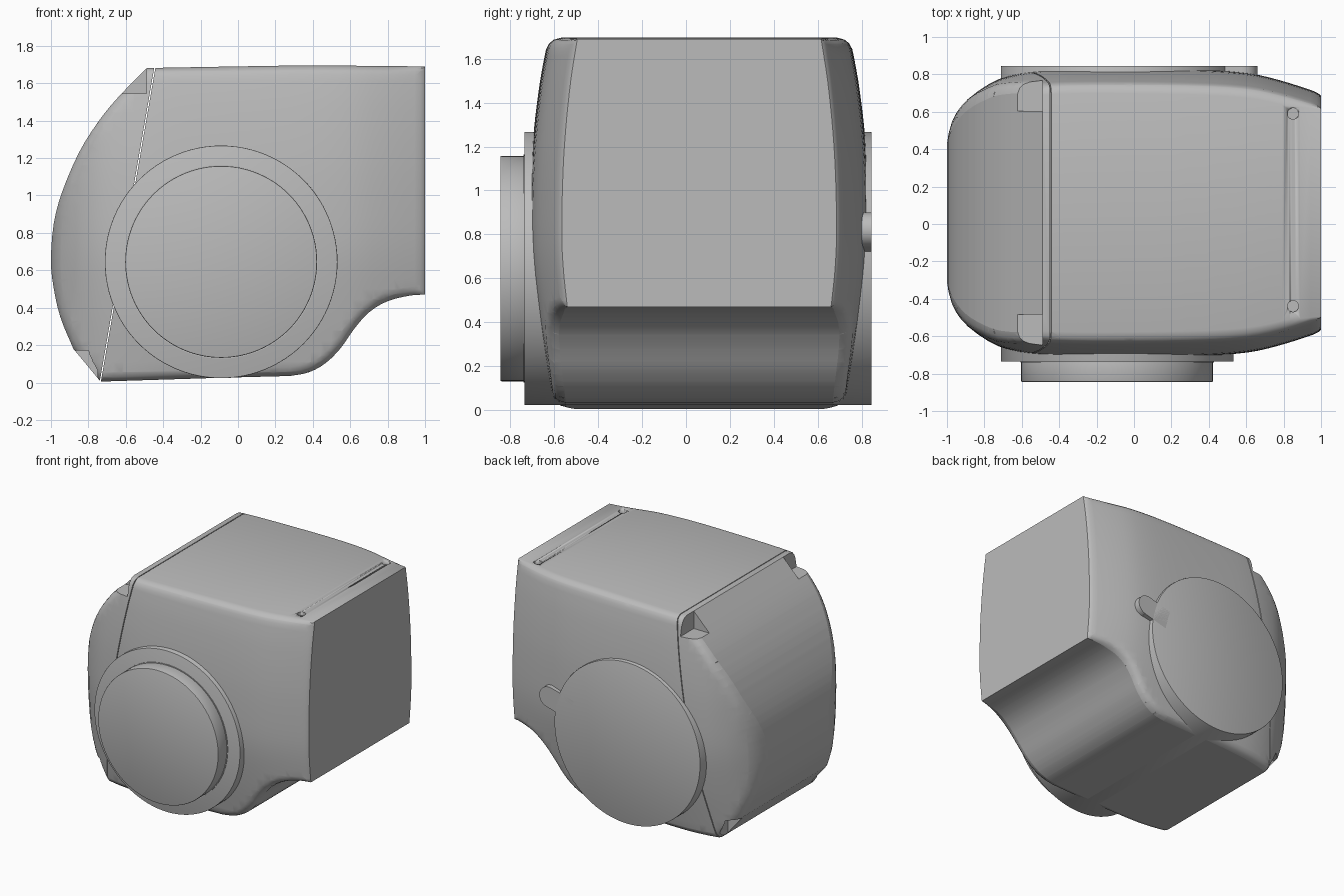
import bpy, bmesh, math
from mathutils import Vector
from mathutils.geometry import intersect_point_line

if "Cube" in bpy.data.objects:
    bpy.data.objects.remove(bpy.data.objects["Cube"])

grey = bpy.data.materials.new("plain_grey")
grey.use_nodes = True
grey.diffuse_color = (0.5, 0.5, 0.5, 1)
grey.node_tree.nodes["Principled BSDF"].inputs["Base Color"].default_value = (0.5, 0.5, 0.5, 1)

MID_Y = 0.06      # centre plane of the housing
ROUND = 0.05      # rounding of the side rims


def add_object(name, bm, smooth=True):
    bmesh.ops.recalc_face_normals(bm, faces=bm.faces)
    mesh = bpy.data.meshes.new(name)
    bm.to_mesh(mesh)
    bm.free()
    mesh.materials.append(grey)
    ob = bpy.data.objects.new(name, mesh)
    bpy.context.collection.objects.link(ob)
    if smooth:
        bpy.ops.object.select_all(action='DESELECT')
        ob.select_set(True)
        bpy.context.view_layer.objects.active = ob
        bpy.ops.object.shade_smooth_by_angle(angle=math.radians(32))
    return ob


def spline(points, steps=3):
    """Smooth curve through the points, end points included."""
    pts = [Vector(p) for p in points]
    pts = [2 * pts[0] - pts[1]] + pts + [2 * pts[-1] - pts[-2]]
    out = []
    for a, b, c, d in zip(pts, pts[1:], pts[2:], pts[3:]):
        for i in range(steps):
            t = i / steps
            out.append(0.5 * (2 * b + (c - a) * t + (2 * a - 5 * b + 4 * c - d) * t * t
                              + (3 * b - a - 3 * c + d) * t ** 3))
    return out + [pts[-2]]


def lookup(curve, v):
    if v <= curve[0].x:
        return curve[0].y
    for a, b in zip(curve, curve[1:]):
        if v <= b.x:
            return a.y + (b.y - a.y) * (v - a.x) / (b.x - a.x)
    return curve[-1].y


# Side outline (x, z), half width along x, and width factor along z
under = spline([(1, .47), (.92, .465), (.8, .435), (.7, .375), (.62, .285), (.55, .185),
                (.47, .105), (.38, .055), (.28, .035)])
rear = spline([(-.88, .18), (-.95, .35), (-.988, .52), (-1, .66), (-.985, .85), (-.94, 1.02),
               (-.85, 1.23), (-.75, 1.39), (-.65, 1.515), (-.49, 1.68)])
roof = spline([(-.45, 1.682), (0, 1.69), (.4, 1.695), (1, 1.69)])
outline = under + [Vector((-.1, .025)), Vector((-.735, .005))] + rear + roof
plan = spline([(-1, .42), (-.97, .5), (-.9, .595), (-.8, .67), (-.7, .72), (-.5, .76),
               (-.2, .77), (.3, .765), (.6, .745), (.8, .7), (1, .635)])
section = spline([(0, .85), (.15, .89), (.4, .95), (.7, 1), (1, 1), (1.25, .98), (1.5, .94), (1.7, .89)])


def rim_distance(p):
    best = ROUND
    for a, b in zip(outline, outline[1:] + outline[:1]):
        q, t = intersect_point_line(p, a, b)
        q = a.lerp(b, min(1, max(0, t)))
        best = min(best, (p - q.to_2d()).length)
    return best


def make_housing(name):
    bm = bmesh.new()
    face = bm.faces.new([bm.verts.new((p.x, 0, p.y)) for p in outline])
    # concentric rings near the rim carry the rounding
    for width in (.003, .008, .015, .024):
        bmesh.ops.inset_region(bm, faces=[face], thickness=width, use_even_offset=True,
                               use_boundary=True)
    # regular grid for the curved sides
    for i in range(1, 36):
        for co, no in (((-1 + i / 18, 0, 0), (1, 0, 0)), ((0, 0, i / 18), (0, 0, 1))):
            bmesh.ops.bisect_plane(bm, geom=bm.verts[:] + bm.edges[:] + bm.faces[:],
                                   plane_co=co, plane_no=no, dist=1e-5)
    bmesh.ops.triangulate(bm, faces=bm.faces)
    res = bmesh.ops.extrude_face_region(bm, geom=bm.faces[:])
    moved = {g for g in res["geom"] if isinstance(g, bmesh.types.BMVert)}
    for v in bm.verts:
        k = 1 - rim_distance(Vector((v.co.x, v.co.z))) / ROUND
        drop = ROUND * (1 - math.sqrt(max(0, 1 - k * k)))
        drop *= min(1, .25 + 4 * max(0, 1 - v.co.x))
        half = lookup(plan, v.co.x) * lookup(section, v.co.z) - drop
        v.co.y = MID_Y + (half if v in moved else -half)
    return add_object(name, bm)


def make_disc(name, radius, y0, y1, x=-.09, z=.645, segments=96, bevel=0):
    bm = bmesh.new()
    ring = [bm.verts.new((x + radius * math.cos(2 * math.pi * i / segments), y0,
                          z + radius * math.sin(2 * math.pi * i / segments))) for i in range(segments)]
    res = bmesh.ops.extrude_face_region(bm, geom=[bm.faces.new(ring)])
    end = [g for g in res["geom"] if isinstance(g, bmesh.types.BMVert)]
    bmesh.ops.translate(bm, verts=end, vec=(0, y1 - y0, 0))
    if bevel:
        rims = [e for e in bm.edges if abs(e.verts[0].co.y - e.verts[1].co.y) < 1e-6]
        bmesh.ops.bevel(bm, geom=rims, offset=bevel, segments=2, affect='EDGES', profile=.5)
    return add_object(name, bm)


def make_box(name, lo, hi):
    bm = bmesh.new()
    bmesh.ops.create_cube(bm, size=1)
    for v in bm.verts:
        v.co = [l + (h - l) * (c + .5) for l, h, c in zip(lo, hi, v.co)]
    return add_object(name, bm, smooth=False)


def cut(ob, cutter):
    mod = ob.modifiers.new("cut_" + cutter.name, 'BOOLEAN')
    mod.operation = 'DIFFERENCE'
    mod.solver = 'EXACT'
    mod.object = cutter
    cutter.hide_render = True
    cutter.hide_set(True)


# Main housing and rear cover, parted by a slanted seam
housing = make_housing("main_housing")
cover = make_housing("rear_cover")
tilt = math.atan2(.29, 1.67)
for ob, lo, hi in ((housing, -2, .003), (cover, -.003, 4)):
    half_space = make_box(ob.name + "_seam_cutter", (lo, -2, -1), (hi, 2, 3))
    half_space.location = (-.737, 0, 0)
    half_space.rotation_euler.y = tilt
    cut(ob, half_space)

# Latch notches at the top and bottom corners of the cover
for side, label in ((1, "back"), (-1, "front")):
    for level, x0, x1, z0, z1, inner, outer in (("top", -.7, -.49, 1.545, 1.9, .545, .8),
                                                ("bottom", -1.1, -.75, -.2, .17, .5, .6)):
        ys = sorted((MID_Y + side * inner, MID_Y + side * outer))
        cut(cover, make_box(f"{label}_{level}_notch_cutter", (x0, ys[0], z0), (x1, ys[1], z1)))
    # Screw holes in the roof
    hole = make_disc(label + "_screw_hole_cutter", .03, -.03, .03, x=0, z=0, segments=24)
    hole.rotation_euler.x = math.pi / 2
    hole.location = (.85, .075 + side * .515, 1.69)
    cut(housing, hole)

# Round flange through the body and the raised front boss
make_disc("round_flange", .622, -.735, .845, bevel=.004)
make_disc("front_boss_foot", .518, -.74, -.7)
make_disc("front_boss", .513, -.845, -.7, bevel=.006)

# Small rounded tab beside the back flange
make_disc("back_tab_tip", .08, .7, .845, x=.58, z=.82, segments=32)
tab = make_box("back_tab_neck", (-.2, .7, -.08), (0, .845, .08))
tab.location = (.58, 0, .82)
tab.rotation_euler.y = -math.atan2(.175, .67)
